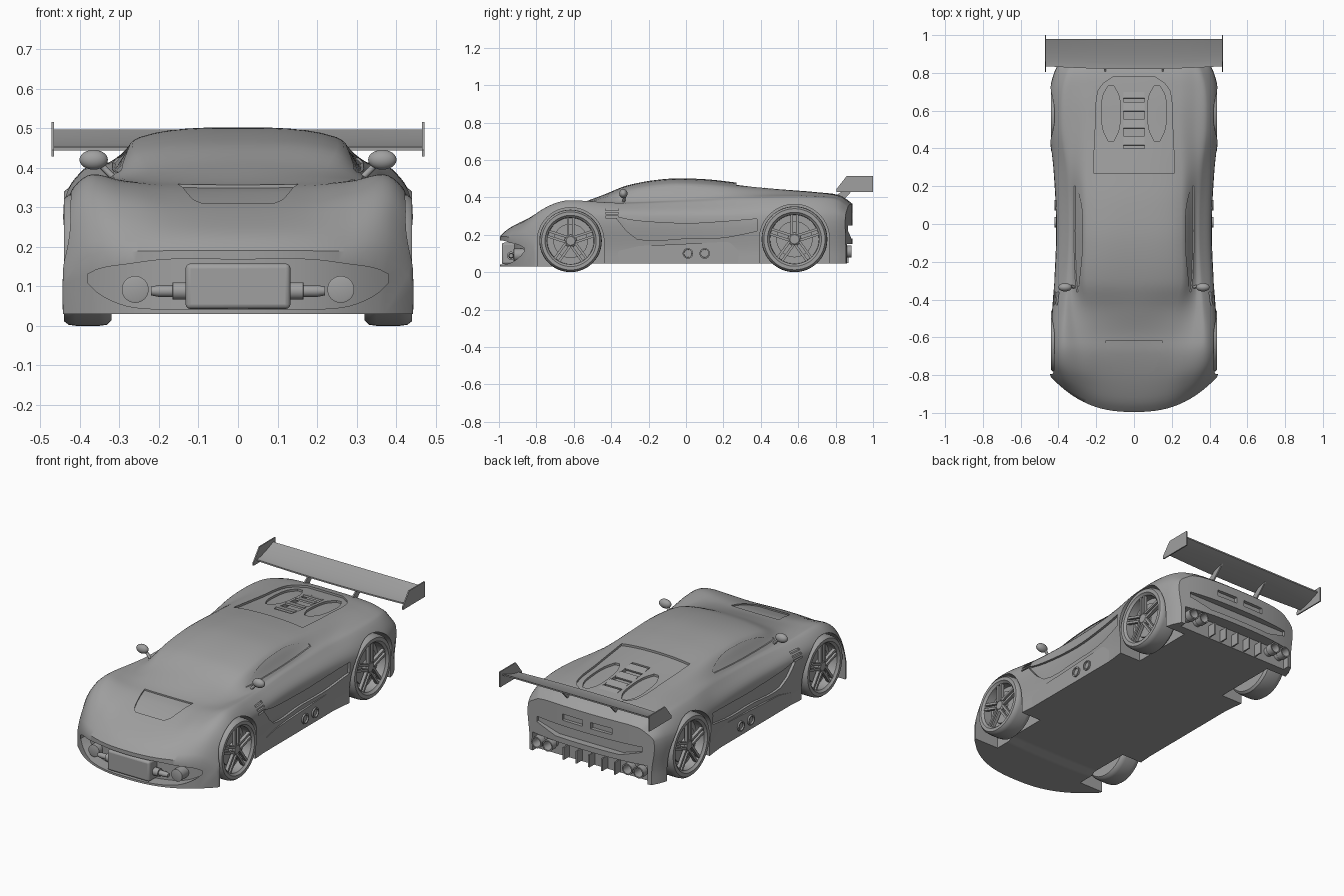
import bpy, bmesh, math
from mathutils import Matrix, Vector

if "Cube" in bpy.data.objects:
    bpy.data.objects.remove(bpy.data.objects["Cube"])

grey = bpy.data.materials.new("plain_grey")
grey.use_nodes = True
grey.diffuse_color = (0.35, 0.35, 0.35, 1)
grey.node_tree.nodes["Principled BSDF"].inputs["Base Color"].default_value = grey.diffuse_color


# ---------- helpers ----------
def finish(name, bm):
    bmesh.ops.recalc_face_normals(bm, faces=bm.faces)
    mesh = bpy.data.meshes.new(name)
    bm.to_mesh(mesh)
    bm.free()
    mesh.materials.append(grey)
    ob = bpy.data.objects.new(name, mesh)
    bpy.context.collection.objects.link(ob)
    return ob


def loft(name, rings, fold=0):
    """Skin closed rings; fold > 0 caps swept ends with strips instead of one face."""
    bm = bmesh.new()
    rows = [[bm.verts.new(p) for p in ring] for ring in rings]
    size = len(rows[0])
    for a, b in zip(rows, rows[1:]):
        for i in range(size):
            j = (i + 1) % size
            bm.faces.new((a[i], a[j], b[j], b[i]))
    half = size // 2
    for row in (rows[0], rows[-1]):
        if not fold:
            bm.faces.new(row)
            continue
        for s in (1, -1):
            for i in range(fold - 1):
                bm.faces.new([row[s * k % size] for k in (i, i + 1, half - i - 1, half - i)])
            bm.faces.new([row[s * k % size] for k in range(fold - 1, half - fold + 2)])
    return finish(name, bm)


def boxes(name, matrices):
    bm = bmesh.new()
    for m in matrices:
        bmesh.ops.create_cube(bm, size=1, matrix=m)
    return finish(name, bm)


def box(name, loc, size):
    return boxes(name, [Matrix.Translation(loc) @ Matrix.Diagonal((*size, 1))])


def turned(name, origin, axis, profile, seg=32):
    """Round part from (distance along axis, radius) pairs."""
    rot = Vector(axis).to_track_quat('Z', 'Y')
    turn = [math.tau * k / seg for k in range(seg)]
    return loft(name, [[Vector(origin) + rot @ Vector((r * math.cos(a), r * math.sin(a), d))
                        for a in turn] for d, r in profile])


def plate(name, outline, x0, x1):
    return loft(name, [[(x, y, z) for y, z in outline] for x in (x0, x1)])


def spread(a, b, n):
    return [a + (b - a) * i / n for i in range(n + 1)]


def curve_at(table, t):
    """Smooth interpolation of rows keyed by their first value."""
    n = len(table)
    i = max(k for k in range(n - 1) if k == 0 or table[k][0] <= t)
    a, b = table[i], table[i + 1]
    lo, hi = table[max(i - 1, 0)], table[min(i + 2, n - 1)]
    h = b[0] - a[0]
    u = (t - a[0]) / h
    out = []
    for k in range(1, len(a)):
        ma = h * (b[k] - lo[k]) / (b[0] - lo[0])
        mb = h * (hi[k] - a[k]) / (hi[0] - a[0])
        d = b[k] - a[k]
        out.append(a[k] + u * (ma + u * (3 * d - 2 * ma - mb + u * (ma + mb - 2 * d))))
    return out


def table_rows(table, n):
    return [(t, *curve_at(table, t)) for t in spread(table[0][0], table[-1][0], n)]


# ---------- body shape: y, crown z, roof edge x z, cabin base x z, shoulder z, half width ----------
STATIONS = [
    (-.995, .19, .17, .19, .27, .188, .18, .43), (-.96, .225, .17, .224, .27, .222, .22, .435),
    (-.9, .26, .17, .262, .27, .268, .275, .435), (-.8, .305, .17, .31, .27, .325, .335, .44),
    (-.68, .345, .18, .35, .28, .362, .375, .44), (-.58, .365, .2, .365, .3, .368, .38, .44),
    (-.45, .41, .22, .395, .32, .37, .372, .43), (-.31, .465, .25, .445, .325, .375, .365, .42),
    (-.1, .499, .25, .475, .325, .385, .37, .41), (.1, .497, .25, .472, .325, .395, .375, .412),
    (.3, .475, .25, .455, .33, .41, .385, .425), (.5, .45, .24, .44, .32, .415, .395, .447),
    (.7, .43, .24, .425, .32, .41, .395, .445), (.83, .408, .24, .405, .31, .395, .38, .42),
    (.89, .365, .24, .363, .31, .355, .345, .395)]
STEP = 6


def section(y):
    """Right half outline from crown to sill."""
    zc, xr, zr, xb, zb, zs, w = curve_at(STATIONS, y)
    low = w + (.008 if y < -.7 else -.012)
    floor = .03 if y < -.7 else .045
    pts = [(-xr, zr), (0, zc), (xr, zr), (xb, zb), (w - .06, zs), (w, min(.3, zb - .06)),
           (low, .12), (low, floor)]
    keyed, t = [], 0
    for i, p in enumerate(pts):
        t += math.dist(p, pts[i - 1]) if i else 0
        keyed.append((t, *p))
    out = [curve_at(keyed, t) for a, b in zip(keyed[1:], keyed[2:])
           for t in spread(a[0], b[0], STEP)[:-1]]
    return out + [pts[-1]]


def sweep(x, y):
    nose = min(1, max(0, (-.6 - y) / .395)) ** 1.5 * .185
    tail = max(0, (y - .6) / .29) ** 2 * .05
    return y + (nose - tail) * min(1, abs(x) / .44) ** 2.5


def surface_z(x, y):
    pts = section(y)
    for (xa, za), (xb, zb) in zip(pts, pts[1:]):
        if xa <= abs(x) <= xb:
            return za + (zb - za) * (abs(x) - xa) / (xb - xa)
    return pts[0][1]


def surface_x(z, y):
    pts = section(y)
    for (xa, za), (xb, zb) in zip(pts, pts[1:]):
        if za >= z > zb:
            return xa + (xb - xa) * (za - z) / (za - zb)
    return pts[-1][0]


FOLD = 3 * STEP + 1
rings = []
for y in spread(-.995, .89, 72):
    top = section(y)
    right = top + [(x, top[-1][1]) for x, z in reversed(top[:FOLD])]
    ring = right + [(-x, z) for x, z in reversed(right[1:-1])]
    rings.append([(x, sweep(x, y), z) for x, z in ring])
body = loft("body", rings, FOLD)

# ---------- cutters ----------
cutters = []


def sunk_top(table, depth, cx=0):
    rings = []
    for y, hw in table_rows(table, 14):
        xs = [cx + hw * t for t in spread(-1, 1, 10)]
        rings.append([(x, y, surface_z(x, y) - depth) for x in xs] +
                     [(x, y, surface_z(x, y) + .05) for x in reversed(xs)])
    cutters.append(loft("top_cutter", rings))


def sunk_side(table, depth, n=14):
    for s in (1, -1):
        rings = []
        for y, lo, hi in table_rows(table, n):
            zs = spread(lo, hi, 5)
            rings.append([(s * (surface_x(z, y) - depth), y, z) for z in zs] +
                         [(s * (surface_x(z, y) + .05), y, z) for z in reversed(zs)])
        cutters.append(loft("side_cutter", rings))


AXLES = [("front", -.617, .167), ("rear", .58, .176)]
for label, cy, r in AXLES:
    arc = [(cy + (r + .011) * math.cos(a), r + (r + .011) * math.sin(a)) for a in spread(0, math.pi, 40)]
    arch = arc + [(arc[-1][0], -.1), (arc[0][0], -.1)]
    for s in (1, -1):
        cutters.append(plate("arch_cutter", arch, s * .29, s * .6))

# hood vent, engine cover with its side bowls and centre well
sunk_top([(-.79, .09), (-.76, .115), (-.62, .152)], .008)
sunk_top([(.27, .215), (.5, .205), (.72, .185), (.78, .11)], .012)
sunk_top([(.4, .055), (.7, .055)], .032)
for s in (1, -1):
    sunk_top([(.44, .015), (.5, .042), (.6, .05), (.68, .042), (.73, .015)], .024, s * .122)

# side windows, door scoop and fender louvres
sunk_side([(-.36, .388, .395), (-.2, .392, .445), (-.05, .396, .46), (.08, .402, .455), (.2, .412, .425)], .007)
sunk_side([(-.37, .285, .295), (-.27, .18, .275), (0, .18, .26), (.2, .185, .27), (.38, .22, .285)], .014)
for z in (.29, .31, .33):
    sunk_side([(-.43, z, z + .01), (-.36, z, z + .01)], .01, 3)

# front opening follows the rounded nose
rings = []
for x in spread(-.38, .38, 38):
    lo, hi = curve_at([(0, .042, .168), (.18, .042, .168), (.28, .05, .156), (.35, .08, .145),
                       (.381, .11, .13)], abs(x))
    back = sweep(x, -.995) + .07
    rings.append([(x, -1.1, lo), (x, back, lo), (x, back, hi), (x, -1.1, hi)])
cutters.append(loft("front_cutter", rings))

# rear grille band, vents and undercut
cutters.append(loft("grille_cutter", [[(x, .85, z0), (x, 1, z0), (x, 1, z1), (x, .85, z1)] for x, z0, z1 in
                                      [(-.33, .22, .25), (-.2, .18, .25), (.2, .18, .25), (.33, .22, .25)]]))
cutters.append(box("undercut_cutter", (0, .92, .05), (.72, .2, .2)))
for s in (1, -1):
    cutters.append(box("vent_cutter", (s * .09, .95, .3), (.13, .16, .035)))

bpy.context.view_layer.objects.active = body
for c in cutters:
    c.hide_render = True
    cut = body.modifiers.new("cut", 'BOOLEAN')
    cut.operation, cut.solver, cut.object = 'DIFFERENCE', 'EXACT', c
    bpy.ops.object.modifier_apply(modifier=cut.name)
    bpy.data.objects.remove(c)

# ---------- wheels ----------
for label, cy, r in AXLES:
    for side, s in (("left", 1), ("right", -1)):
        name = f"{label}_{side}_"
        hub = Vector((s * .32, cy, r))
        tyre = [(0, .7), (0, .92), (.012, .985), (.03, 1), (.09, 1), (.108, .985), (.12, .93), (.12, .82),
                (.112, .78), (.108, .75), (.06, .74)]
        turned(name + "tyre", hub, (s, 0, 0), [(d, k * r) for d, k in tyre], 48)
        turned(name + "brake_disc", hub, (s, 0, 0), [(.05, .55 * r), (.075, .55 * r)])
        turned(name + "hub", hub, (s, 0, 0), [(.05, .2 * r), (.1, .2 * r), (.108, .14 * r)])
        boxes(name + "spokes", [
            Matrix.Translation(hub + Vector((s * .1, 0, 0))) @ Matrix.Rotation(math.tau * k / 5, 4, 'X')
            @ Matrix.Translation((0, off, .46 * r)) @ Matrix.Diagonal((.018, .013, .62 * r, 1))
            for k in range(5) for off in (-.014, .014)])

# ---------- side and rear fittings ----------
for side, s in (("left", 1), ("right", -1)):
    plate(side + "_skirt", [(-.44, .045), (.393, .045), (.335, .168), (-.25, .14), (-.42, .1)], s * .37, s * .411)
    for y in (.01, .1):
        turned(side + "_side_pipe", (s * .38, y, .1), (s, 0, 0), [(0, .028), (.04, .028), (.04, .021), (.025, .02)])
    for x in (.25, .32):
        turned(side + "_exhaust", (s * x, .78, .11), (0, 1, 0),
               [(0, .026), (.06, .026), (.065, .032), (.105, .032), (.105, .025), (.05, .024)])
    # mirror housing and its stalk
    bm = bmesh.new()
    bmesh.ops.create_uvsphere(bm, u_segments=24, v_segments=12, radius=1, matrix=Matrix.Translation(
        (s * .365, -.335, .42)) @ Matrix.Diagonal((.036, .022, .025, 1)))
    finish(side + "_mirror", bm)
    stalk = Vector((s * .05, .01, .05))
    turned(side + "_mirror_stalk", (s * .31, -.335, .37), stalk, [(0, .008), (stalk.length, .008)], 12)
    # wing supports and end plates
    plate(side + "_wing_strut", [(.79, .4), (.84, .385), (.92, .468), (.87, .458)], s * .147, s * .155)
    plate(side + "_wing_end", [(.805, .428), (1, .428), (1, .515), (.86, .515), (.805, .445)], s * .465, s * .472)
    # front cooler pipes and lamps
    turned(side + "_cooler_pipe", (s * .12, -.935, .088), (s, 0, 0),
           [(0, .022), (.045, .022), (.046, .015), (.08, .015), (.1, .011)], 20)
    turned(side + "_front_lamp", (s * .26, -.86, .092), (0, -1, 0), [(0, .034), (.06, .034), (.062, .028)])

cooler = box("cooler", (0, -.94, .1), (.265, .09, .115))
bevel = cooler.modifiers.new("round", 'BEVEL')
bevel.width, bevel.segments = .012, 3

boxes("diffuser_fins", [Matrix.Translation((x, .835, .085)) @ Matrix.Diagonal((.008, .07, .07, 1))
                        for x in spread(-.16, .16, 4)])
boxes("engine_slats", [Matrix.Translation((0, y, surface_z(0, y) - .016)) @ Matrix.Rotation(-.25, 4, 'X')
                       @ Matrix.Diagonal((.112, .05, .01, 1)) for y in (.44, .53, .62, .69)])

# wing blade, rising and curving toward the back
rings = []
for x in spread(-.468, .468, 16):
    lead = .82 + .07 * x * x
    blade = [(x, lead + (.98 - lead) * t, .452 + .045 * t ** 1.4) for t in spread(0, 1, 10)]
    rings.append(blade + [(x, y, z - .008) for x, y, z in reversed(blade)])
loft("wing_blade", rings)

# ---------- shading ----------
for ob in bpy.context.scene.objects:
    ob.select_set(ob.type == 'MESH')
bpy.ops.object.shade_smooth_by_angle(angle=math.radians(35))
